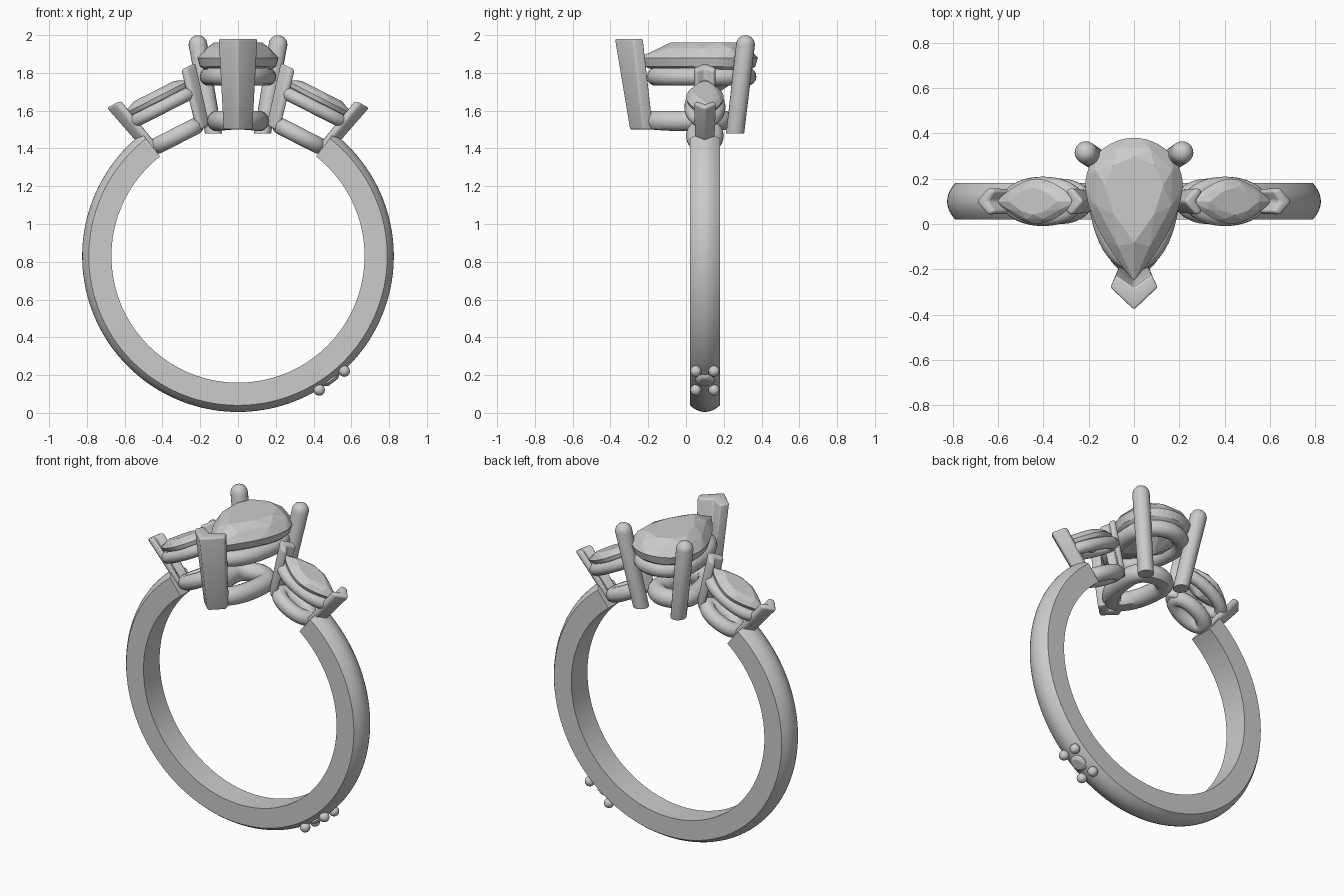
import bpy, bmesh
from math import sin, cos, pi, radians, hypot
from mathutils import Matrix, Vector

if "Cube" in bpy.data.objects:
    bpy.data.objects.remove(bpy.data.objects["Cube"])

CY, CZ, BORE = 0.1, 0.83, 0.67          # ring axis and finger hole radius


def radial(deg):
    """Frame on the ring axis whose local z points outward, deg from the top."""
    return Matrix.Translation((0, CY, CZ)) @ Matrix.Rotation(radians(deg), 4, 'Y')


def finish(name, bm, mat=None, smooth=True, mirror=False, bevel=0):
    if mat is not None:
        bm.transform(mat)
    bmesh.ops.recalc_face_normals(bm, faces=bm.faces)
    me = bpy.data.meshes.new(name)
    bm.to_mesh(me)
    bm.free()
    ob = bpy.data.objects.new(name, me)
    bpy.context.collection.objects.link(ob)
    bpy.ops.object.select_all(action='DESELECT')
    ob.select_set(True)
    bpy.context.view_layer.objects.active = ob
    if bevel:
        m = ob.modifiers.new("soft_edges", 'BEVEL')
        m.width, m.segments, m.limit_method = bevel, 3, 'ANGLE'
    if mirror:
        m = ob.modifiers.new("mirror", 'MIRROR')
        m.use_mirror_merge = False
    for m in list(ob.modifiers):
        bpy.ops.object.modifier_apply(modifier=m.name)
    if smooth:
        bpy.ops.object.shade_smooth_by_angle(angle=radians(35))
    return ob


def skin(rows, closed=False):
    """Bridge successive rings of points; cap the ends if open."""
    bm = bmesh.new()
    vs = [[bm.verts.new(p) for p in r] for r in rows]
    n = len(rows[0])
    for i in range(len(vs) if closed else len(vs) - 1):
        a, b = vs[i], vs[(i + 1) % len(vs)]
        for j in range(n):
            k = (j + 1) % n
            bm.faces.new((a[j], a[k], b[k], b[j]))
    if not closed:
        bm.faces.new(vs[0])
        bm.faces.new(vs[-1])
    return bm


def hull(points):
    bm = bmesh.new()
    for p in points:
        bm.verts.new(p)
    res = bmesh.ops.convex_hull(bm, input=bm.verts)
    junk = {v for v in res["geom_interior"] if isinstance(v, bmesh.types.BMVert)}
    junk |= {v for v in bm.verts if not v.link_faces}
    bmesh.ops.delete(bm, geom=list(junk), context='VERTS')
    bmesh.ops.dissolve_limit(bm, angle_limit=radians(1), verts=bm.verts, edges=bm.edges)
    return bm


def pear(w, back, front, p=1.7, n=48):
    """Teardrop about the origin: round end +y, point at -y."""
    def pt(t):
        if sin(t) >= 0:
            return Vector((w * cos(t), back * sin(t), 0))
        s = -sin(t)
        s = s if p > 2 else 1 - abs(abs((t % pi) / pi - 0.5) * 2)
        x = w * (1 - s ** p) if p <= 2 else w * abs(cos(t))
        return Vector((x if cos(t) > 0 else -x, -front * s, 0))
    return [pt(2 * pi * i / n) for i in range(n)]


def marquise(w, l, p=1.8, n=48):
    """Two-pointed outline with tips on x."""
    out = []
    for i in range(n):
        s = 4 * i / n - 1 if i < n / 2 else 3 - 4 * i / n
        out.append(Vector((l * s, (w if i < n / 2 else -w) * (1 - abs(s) ** p), 0)))
    return out


def gem(outline, z, crown, girdle, pavilion):
    n, pts = len(outline), []
    step = n // 8
    up = lambda p, s, h: Vector((p.x * s, p.y * s, h))
    for i, p in enumerate(outline):
        pts += [up(p, 1, z), up(p, 0.94, z - girdle)]
        if i % step == 0:
            pts.append(up(p, 0.6, z + crown))
        if i % step == step // 2:
            pts += [up(p, 0.85, z + crown * 0.62), up(p, 0.55, z - girdle - pavilion * 0.5)]
    pts.append(Vector((0, 0, z - girdle - pavilion)))
    return hull(pts)


def tube(outline, z, r, seg=14):
    rows, n = [], len(outline)
    for i, p in enumerate(outline):
        t = (outline[(i + 1) % n] - outline[i - 1]).normalized()
        out = Vector((t.y, -t.x, 0))
        rows.append([p + out * r * cos(a) + Vector((0, 0, z + r * sin(a)))
                     for a in (2 * pi * k / seg for k in range(seg))])
    return skin(rows, True)


def clear_bore(bm):
    """Flatten anything that reaches into the finger hole against it."""
    for v in bm.verts:
        r = hypot(v.co.x, v.co.z - CZ)
        if r < BORE:
            v.co.x *= BORE / r
            v.co.z = CZ + (v.co.z - CZ) * BORE / r


def chevron(bottom, top, b, place):
    """V-shaped claw; bottom and top are (tip distance, half width, height)."""
    rows = []
    for u, w, z in (bottom, top):
        a = 0.95 * w
        rows.append([place(x, y, z) for x, y in
                     ((u, 0), (u - a, w), (u - a - b, 0.75 * w), (u - a, 0),
                      (u - a - b, -0.75 * w), (u - a, -w))])
    return skin(rows)


# Band: domed section swept around, open at the top
prof = [(BORE, -0.08), (BORE, 0.08)] + [
    (0.79 + 0.035 * (1 - (k / 5) ** 2), 0.08 * k / 5) for k in range(5, -6, -1)]
rows = []
for i in range(121):
    a = radians(38 + 284 * i / 120)
    rows.append([(r * sin(a), CY + y, CZ + r * cos(a)) for r, y in prof])
band = finish("band", skin(rows))

# Drilled hole behind the small accent stone
spot = radial(143)
bm = bmesh.new()
bmesh.ops.create_cone(bm, cap_ends=True, segments=24, radius1=0.03, radius2=0.03, depth=0.4)
drill = finish("drill", bm, spot @ Matrix.Translation((0, 0, 0.75)))
bpy.context.view_layer.objects.active = band
m = band.modifiers.new("hole", 'BOOLEAN')
m.operation, m.object, m.solver = 'DIFFERENCE', drill, 'EXACT'
bpy.ops.object.modifier_apply(modifier="hole")
bpy.data.objects.remove(drill)

# Accent stone and its four beads
circle = [Vector((0.052 * cos(2 * pi * i / 16), 0.052 * sin(2 * pi * i / 16), 0)) for i in range(16)]
finish("accent_stone", gem(circle, 0.822, 0.015, 0.005, 0.04), spot, smooth=False)
bm = bmesh.new()
for x in (-0.083, 0.083):
    for y in (-0.048, 0.048):
        bmesh.ops.create_uvsphere(bm, u_segments=16, v_segments=10, radius=0.03,
                                  matrix=Matrix.Translation((x, y, 0.825)))
finish("accent_beads", bm, spot)

# Centre stone with upper and lower gallery rings
mid = Matrix.Translation((0, 0.17, 0))
finish("centre_stone", gem(pear(0.215, 0.21, 0.42), 1.88, 0.08, 0.045, 0.14), mid, smooth=False)
finish("upper_gallery", tube(pear(0.155, 0.155, 0.33, 3), 1.78, 0.048), mid)
bm = tube(pear(0.11, 0.1, 0.27, 3), 1.545, 0.055)
bm.transform(Matrix.Translation((0, 0.1, 0)))
clear_bore(bm)
finish("lower_gallery", bm)

# Centre claws: one V at the point, two round ones at the back
finish("point_claw", chevron((0.30, 0.078, 1.5), (0.38, 0.105, 1.98), 0.055,
                             lambda u, v, z: (v, -u, z)), bevel=0.01)
pts = []
for k in range(20):
    a = 2 * pi * k / 20
    pts.append((0.13 + 0.045 * cos(a), 0.26 + 0.048 * sin(a), 1.48))
    for e in (0, 25, 50, 75):
        c, s = cos(radians(e)), sin(radians(e))
        pts.append((0.212 + 0.05 * c * cos(a), 0.315 + 0.05 * c * sin(a), 1.95 + 0.05 * s))
finish("back_claws", hull(pts), mirror=True)

# Side settings, built on the right and mirrored
side = radial(27)
finish("side_stones", gem(marquise(0.1, 0.2), 0.945, 0.035, 0.02, 0.07), side,
       smooth=False, mirror=True)
ellipse = lambda a, b: [Vector((a * cos(2 * pi * i / 40), b * sin(2 * pi * i / 40), 0)) for i in range(40)]
finish("side_upper_galleries", tube(ellipse(0.165, 0.073), 0.885, 0.036), side, mirror=True)
bm = tube(ellipse(0.11, 0.055), 0.715, 0.045)
bm.transform(side)
clear_bore(bm)
finish("side_lower_galleries", bm, mirror=True)
for name, d in (("inner_side_claws", -1), ("outer_side_claws", 1)):
    bm = chevron((0.185, 0.052, 0.685), (0.268, 0.062, 1.015), 0.035,
                 lambda u, v, z: (d * u, v, z))
    bm.transform(side)
    clear_bore(bm)
    finish(name, bm, mirror=True, bevel=0.014)
